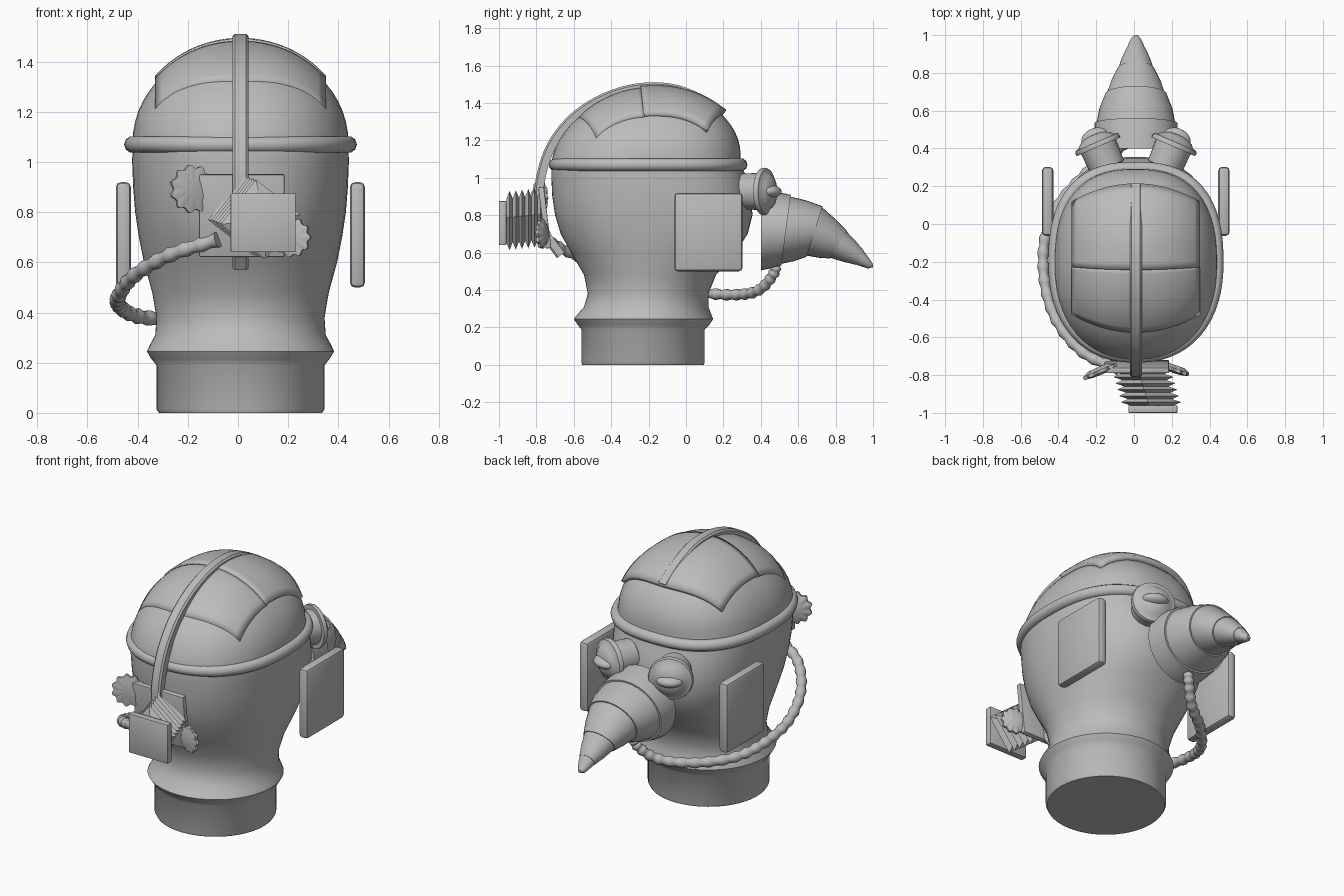
import bpy, bmesh, math
from mathutils import Vector, Matrix

if "Cube" in bpy.data.objects:
    bpy.data.objects.remove(bpy.data.objects["Cube"], do_unlink=True)

grey = bpy.data.materials.new("plain grey")
grey.use_nodes = True
grey.diffuse_color = (0.5, 0.5, 0.5, 1)
grey.node_tree.nodes["Principled BSDF"].inputs["Base Color"].default_value = (0.5, 0.5, 0.5, 1)

CX = 0.01          # sideways centre of the head
TAU = 2 * math.pi


def finish(name, bm, angle=35):
    """Turn a bmesh into a shaded object."""
    bmesh.ops.recalc_face_normals(bm, faces=bm.faces)
    mesh = bpy.data.meshes.new(name)
    bm.to_mesh(mesh)
    bm.free()
    mesh.materials.append(grey)
    obj = bpy.data.objects.new(name, mesh)
    bpy.context.collection.objects.link(obj)
    bpy.ops.object.select_all(action="DESELECT")
    obj.select_set(True)
    bpy.context.view_layer.objects.active = obj
    bpy.ops.object.shade_smooth_by_angle(angle=math.radians(angle))
    return obj


def loft(name, rings, wrap=False, sheet=False, angle=35):
    """Skin a list of point rings; wrap joins last to first, sheet leaves rings open."""
    bm = bmesh.new()
    rows = [[bm.verts.new(p) for p in ring] for ring in rings]
    n = len(rows[0])
    pairs = list(zip(rows, rows[1:])) + ([(rows[-1], rows[0])] if wrap else [])
    for a, b in pairs:
        for i in range(n - 1 if sheet else n):
            j = (i + 1) % n
            bm.faces.new((a[i], a[j], b[j], b[i]))
    if not wrap and not sheet:
        bm.faces.new(rows[0])
        bm.faces.new(rows[-1])
    return finish(name, bm, angle)


def box(name, centre, size, bevel, turn=Matrix.Identity(4)):
    bm = bmesh.new()
    bmesh.ops.create_cube(bm, size=1, matrix=Matrix.Diagonal((*size, 1)))
    bmesh.ops.bevel(bm, geom=bm.edges[:], offset=bevel, segments=2, affect="EDGES", profile=0.5)
    bmesh.ops.transform(bm, matrix=Matrix.Translation(centre) @ turn, verts=bm.verts)
    return finish(name, bm)


def facing(centre, normal):
    """Placement that points local z along a normal, with local y staying upright."""
    z = Vector(normal).normalized()
    x = Vector((0, 0, 1)).cross(z).normalized()
    y = z.cross(x)
    return Matrix.Translation(centre) @ Matrix((x, y, z)).transposed().to_4x4()


def turned(name, place, profile, sides=32, lobes=0, depth=0.0, squash=1.0):
    """Lathe (radius, height) pairs about local z, with optional scallops."""
    rings = []
    for r, h in profile:
        ring = []
        for i in range(sides):
            t = TAU * i / sides
            k = r * (1 + depth * math.cos(lobes * t))
            ring.append(place @ Vector((k * math.cos(t), k * math.sin(t) * squash, h)))
        rings.append(ring)
    return loft(name, rings)


def smooth_path(points, steps):
    """Catmull-Rom samples through the given points."""
    p = [Vector(q) for q in points]
    p = [2 * p[0] - p[1]] + p + [2 * p[-1] - p[-2]]
    out = []
    for a, b, c, d in zip(p, p[1:], p[2:], p[3:]):
        for s in range(steps):
            t = s / steps
            out.append(0.5 * (2 * b + (c - a) * t + (2 * a - 5 * b + 4 * c - d) * t * t
                              + (3 * b - a - 3 * c + d) * t ** 3))
    return out + [p[-2]]


def oval(z, hw, y0, y1, square=.55, count=64):
    """Section of the head, squarer at the rear than at the front."""
    cy, hy = (y0 + y1) / 2, (y1 - y0) / 2
    ring = []
    for i in range(count):
        t = TAU * i / count
        c, s = math.cos(t), math.sin(t)
        n = 2 + square * (1 if s > 0 else .5)
        k = (abs(c) ** n + abs(s) ** n) ** (-1 / n)
        ring.append(Vector((CX + hw * k * c, cy + hy * k * s, z)))
    return ring


# Head: neck, collar ridge, skull and dome
sections = [(0, .325, -.555, .095), (.015, .335, -.56, .10), (.19, .335, -.56, .10),
            (.215, .355, -.58, .125), (.245, .373, -.6, .145), (.27, .362, -.58, .135),
            (.31, .34, -.545, .12), (.38, .335, -.525, .12), (.48, .352, -.545, .16),
            (.6, .385, -.615, .265), (.7, .405, -.67, .33), (.8, .42, -.70, .355),
            (.9, .428, -.715, .35), (1.0, .432, -.72, .325), (1.08, .43, -.72, .29)]
rings = [oval(z, w, a, b, .55 * min(1, max(0, (z - .35) / .5))) for z, w, a, b in sections]
for i in range(1, 15):
    t = math.pi / 2 * i / 14.3
    c, lean = math.cos(t), -.215 + .05 * math.sin(t)
    rings.append(oval(1.08 + .382 * math.sin(t), .43 * c, lean - .505 * c, lean + .505 * c, .45))
loft("head", rings, angle=50)

# Rim tube round the brow
inner = oval(1.07, .43, -.70, .295)
mid = Vector((CX, -.21, 1.07))
rim = []
for p in inner:
    out = (p - mid).normalized()
    rim.append([p + 0.034 * (math.cos(TAU * j / 10) * out + Vector((0, 0, math.sin(TAU * j / 10))))
                for j in range(10)])
loft("brow_rim", rim, wrap=True, angle=60)


# Curved armour plates on the dome
def dome_plate(name, v0, v1, grow):
    rows = []
    for j in range(13):
        v = v0 + (v1 - v0) * j / 12
        row = []
        for i in range(25):
            x = -.34 + .68 * i / 24
            bend = .095 * (x / .34) ** 2
            front, back = -.575 + bend, .215 - bend
            y = front + (back - front) * v
            r = (abs(x / .437) ** 2.35 + abs((y + .165) / .51) ** 2.35) ** (1 / 2.35)
            row.append(Vector((CX + x, y, 1.08 + .405 * math.sqrt(max(0, 1 - r * r)) + grow)))
        rows.append(row)
    plate = loft(name, rows, sheet=True)
    thick = plate.modifiers.new("thickness", "SOLIDIFY")
    thick.thickness, thick.offset = 0.04, -1


dome_plate("front_dome_plate", 0, .43, .002)
dome_plate("rear_dome_plate", .42, 1, .01)

# Crest strap running from the breather over the top
crest = smooth_path([(CX, y, z) for y, z in
                     [(-.67, .585), (-.76, .72), (-.785, .9), (-.77, 1.03), (-.72, 1.17),
                      (-.625, 1.3), (-.5, 1.395), (-.35, 1.46), (-.2, 1.485), (-.05, 1.472),
                      (.1, 1.41), (.2, 1.345)]], 4)
rings = []
for i, p in enumerate(crest):
    along = (crest[min(i + 1, len(crest) - 1)] - crest[max(i - 1, 0)]).normalized()
    out = Vector((1, 0, 0)).cross(along)
    rings.append([p + Vector((a * .032, 0, 0)) + out * b * .025 for a, b in
                  [(-1, -1), (1, -1), (1, .6), (.7, 1), (-.7, 1), (-1, .6)]])
loft("crest_strap", rings)

# Ear pads
for side, x in (("left", .476), ("right", -.457)):
    box(side + "_ear_pad", (x, .12, .71), (.06, .365, .42), .02)

# Eyes: socket, brim, bulge and flat lens
for side, s in (("left", 1), ("right", -1)):
    spot = facing((CX + s * .203, .42, .927), (s * .4, .92, 0))
    turned(side + "_eye_socket", spot,
           [(.07, -.16), (.095, -.13), (.1, -.012), (.125, -.012), (.127, 0), (.122, .014),
            (.1, .02), (.085, .037), (.05, .054), (.01, .06)])
    turned(side + "_eye_lens", spot,
           [(.075 * math.cos(a), .035 + .055 * math.sin(a))
            for a in [math.pi * k / 18 for k in range(-8, 9)]], squash=.45)

# Drooping drill nose: stacked tapering segments between seams (upper yz, lower yz)
seams = [((.40, .94), (.40, .505)), ((.56, .905), (.51, .535)), ((.73, .845), (.645, .58)),
         ((.86, .715), (.77, .57)), ((.95, .61), (.91, .535)), ((.985, .56), (.975, .515))]


def drill_ring(up, low, scale, broad):
    u, l = Vector((CX, *up)), Vector((CX, *low))
    c, r = (u + l) / 2, (u - l) / 2 * scale
    w = Vector((r.length * broad, 0, 0))
    return [c + r * math.cos(TAU * i / 32) + w * math.sin(TAU * i / 32) for i in range(32)]


rings = []
for i, ((u0, l0), (u1, l1)) in enumerate(zip(seams, seams[1:])):
    um = [(a + b) / 2 for a, b in zip(u0, u1)]
    lm = [(a + b) / 2 for a, b in zip(l0, l1)]
    first = i == 0
    rings += [drill_ring(u0, l0, 1 if first else .97, 1.02 if first else 1.15),
              drill_ring(um, lm, 1.02, 1.08 if first else 1.17),
              drill_ring(u1, l1, 1.02, 1.15)]
rings.append(drill_ring((1.0, .54), (1.0, .522), 1, 1.15))
loft("drill_nose", rings, angle=28)

# Breather: back plate, pleated square bellows and front plate
box("breather_back_plate", (.015, -.755, .787), (.34, .03, .33), .005,
    Matrix.Rotation(math.radians(7), 4, "X"))
rings = []
for i in range(13):
    t = i / 12
    c = Vector((.035 + .06 * t, -.76 - .2 * t, .79 - .02 * t))
    r = .16 if i % 2 else .118
    rings.append([c + Vector((r * math.cos(TAU * k / 4 + .12), 0, r * math.sin(TAU * k / 4 + .12)))
                  for k in range(4)])
loft("breather_bellows", rings, angle=20)
box("breather_front_plate", (.10, -.98, .758), (.26, .04, .235), .005)

# Scalloped valve knobs
for side, spot, normal, r in (("right", (-.182, -.782, .893), (.4, -.92, 0), .09),
                              ("left", (.215, -.772, .70), (-.33, -.94, 0), .074)):
    turned(side + "_valve_knob", facing(spot, normal),
           [(r * .6, -.025), (r, -.008), (r, .008), (r * .5, .016), (r * .15, .018)],
           64, 11, .08)

# Ribbed hose from the breather round the right side to the drill
hose = smooth_path([(-.08, -.77, .69), (-.27, -.68, .63), (-.41, -.51, .55), (-.474, -.3, .47),
                    (-.472, -.08, .425), (-.40, .1, .385), (-.25, .27, .375), (-.09, .39, .40),
                    (0, .47, .49), (.01, .48, .56)], 12)
rings = []
for i, p in enumerate(hose):
    along = (hose[min(i + 1, len(hose) - 1)] - hose[max(i - 1, 0)]).normalized()
    a = along.cross(Vector((0, 0, 1))).normalized()
    b = along.cross(a)
    r = .028 + .004 * math.cos(i * TAU / 4)
    rings.append([p + r * (a * math.cos(TAU * k / 10) + b * math.sin(TAU * k / 10))
                  for k in range(10)])
loft("ribbed_hose", rings, angle=60)
